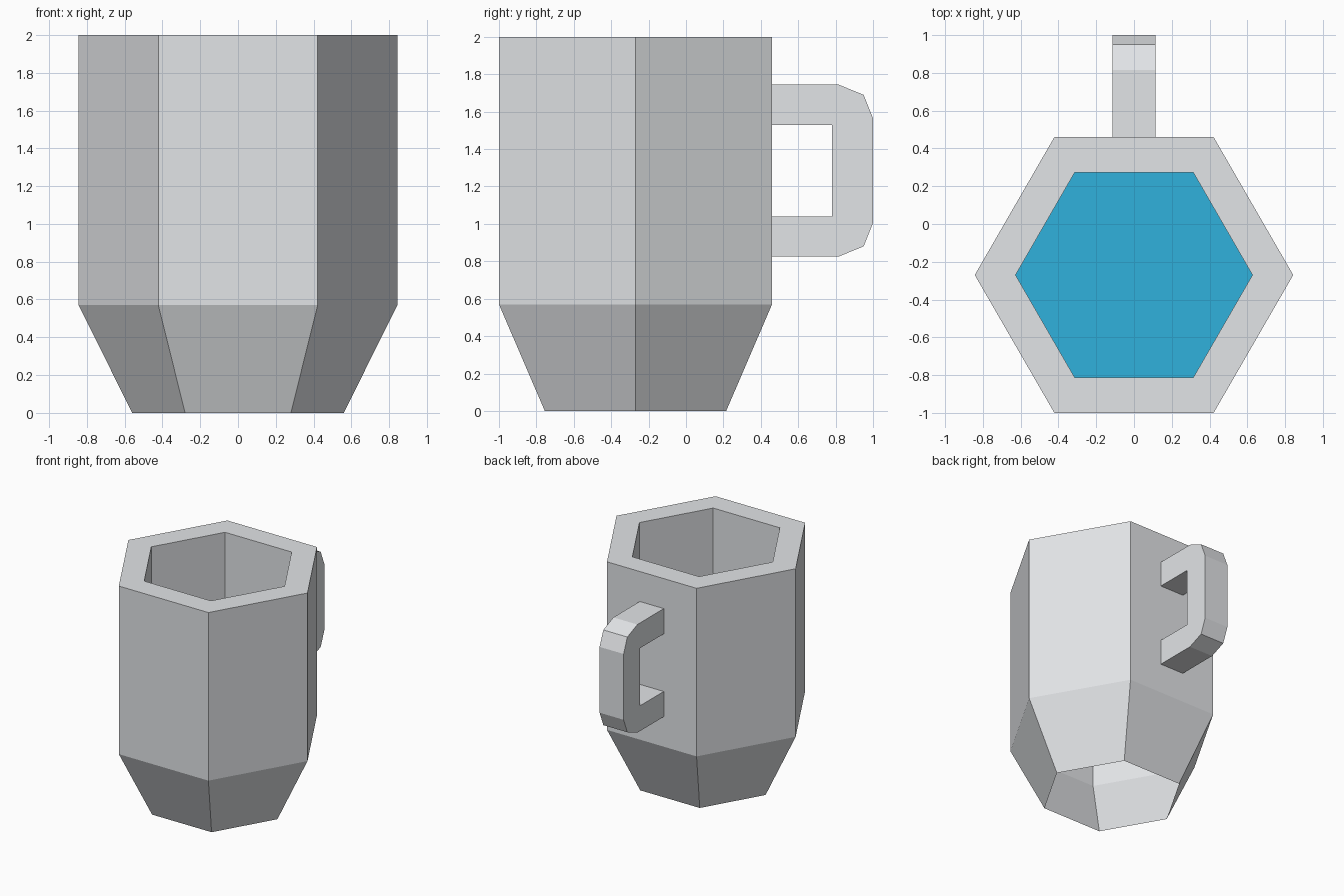
import bpy, bmesh, math

if "Cube" in bpy.data.objects:
    bpy.data.objects.remove(bpy.data.objects["Cube"])

CENTRE_Y = -0.27   # axis of the hexagonal cup
LIQUID_Z = 1.32


def material(name, rgb):
    m = bpy.data.materials.new(name)
    m.diffuse_color = (*rgb, 1.0)
    m.use_nodes = True
    m.node_tree.nodes["Principled BSDF"].inputs["Base Color"].default_value = m.diffuse_color
    return m


def finish(bm, name, mat):
    mesh = bpy.data.meshes.new(name)
    bm.to_mesh(mesh)
    bm.free()
    mesh.materials.append(mat)
    obj = bpy.data.objects.new(name, mesh)
    bpy.context.collection.objects.link(obj)
    return obj


def hex_ring(bm, radius, z):
    return [bm.verts.new((radius * math.cos(math.radians(60 * i)),
                          CENTRE_Y + radius * math.sin(math.radians(60 * i)), z))
            for i in range(6)]


grey = material("light grey", (0.768, 0.785, 0.807))
blue = material("liquid blue", (0.030, 0.440, 0.716))

# Cup: tapered foot (open underneath), straight wall, rim, inner wall
bm = bmesh.new()
rings = [hex_ring(bm, r, z) for r, z in
         [(0.56, 0), (0.843, 0.57), (0.843, 2), (0.627, 2), (0.627, LIQUID_Z)]]
for a, b in zip(rings, rings[1:]):
    for i in range(6):
        j = (i + 1) % 6
        bm.faces.new((a[i], a[j], b[j], b[i]))
finish(bm, "cup", grey)

# Liquid surface filling the inside of the cup
bm = bmesh.new()
bm.faces.new(hex_ring(bm, 0.627, LIQUID_Z))
finish(bm, "liquid", blue)

# Handle: bevelled C profile, mirrored top to bottom, extruded across x
wall_y = 0.46
half = [(0.78, 0.245), (wall_y, 0.245), (wall_y, 0.46),
        (0.815, 0.46), (0.95, 0.405), (1.0, 0.28)]
profile = half + [(y, -z) for y, z in reversed(half)]
bm = bmesh.new()
right, left = [[bm.verts.new((x, y, 1.285 + z)) for y, z in profile]
               for x in (0.113, -0.113)]
bm.faces.new(right[::-1])
bm.faces.new(left)
for i in range(len(profile)):
    j = (i + 1) % len(profile)
    if profile[i][0] == wall_y and profile[j][0] == wall_y:
        continue  # ends sit against the cup wall
    bm.faces.new((right[i], right[j], left[j], left[i]))
finish(bm, "handle", grey)
